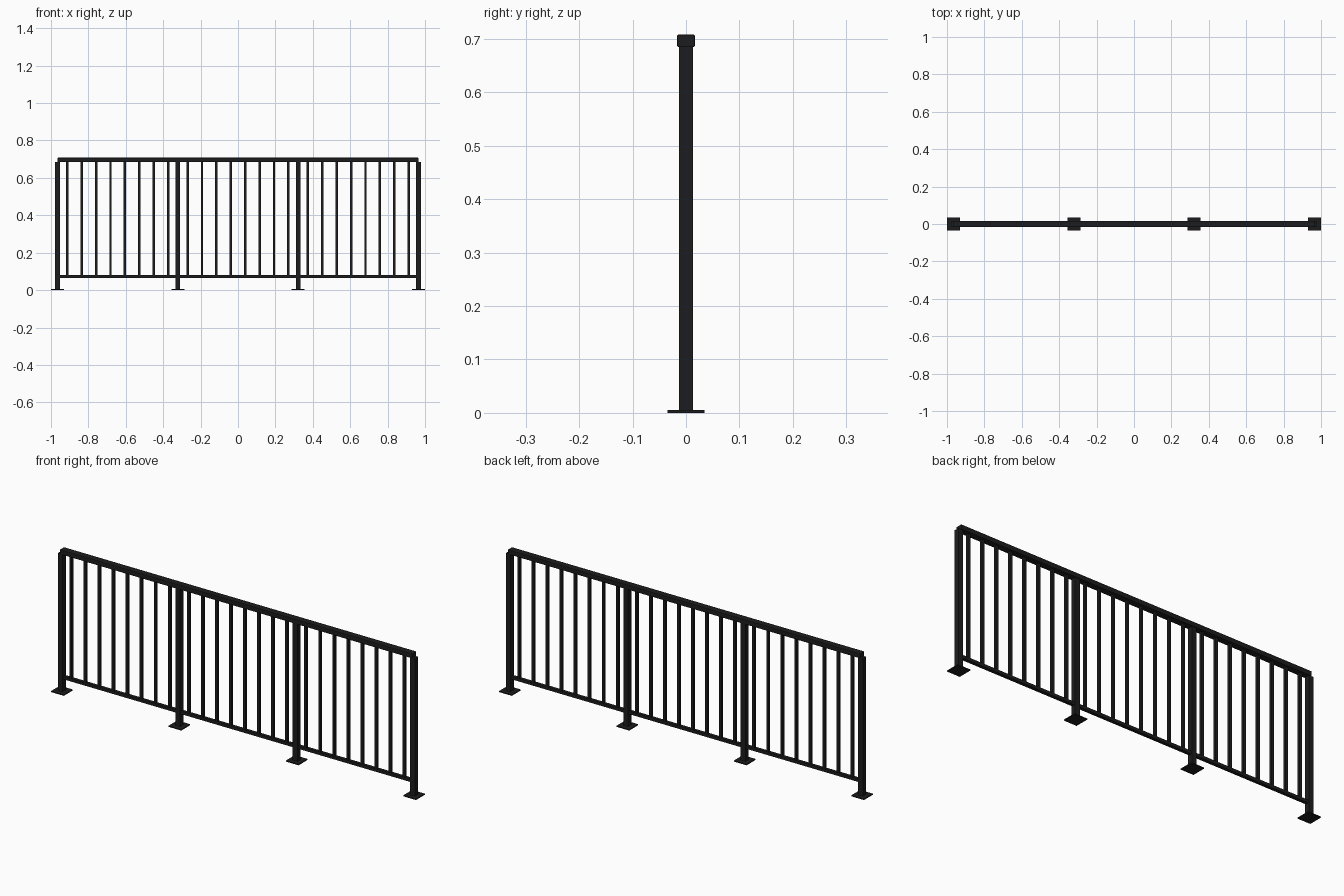
import bpy

if "Cube" in bpy.data.objects:
    bpy.data.objects.remove(bpy.data.objects["Cube"])

mat = bpy.data.materials.new("black_metal")
mat.diffuse_color = (0.012, 0.012, 0.013, 1)
mat.use_nodes = True
mat.node_tree.nodes["Principled BSDF"].inputs["Base Color"].default_value = mat.diffuse_color


def box(name, x0, x1, y, z0, z1, bevel=0.0):
    """Box centred on y = 0 with half-depth y."""
    bpy.ops.mesh.primitive_cube_add(size=1, location=((x0 + x1) / 2, 0, (z0 + z1) / 2))
    o = bpy.context.object
    o.name = name
    o.scale = (x1 - x0, 2 * y, z1 - z0)
    bpy.ops.object.transform_apply(location=False, rotation=False, scale=True)
    o.data.materials.append(mat)
    if bevel:
        m = o.modifiers.new("bevel", 'BEVEL')
        m.width = bevel
        m.segments = 2
    return o


END = 0.965            # centre of the end posts
BAY = 2 * END / 3      # distance between posts
GAP = 0.052            # post centre to first baluster
COUNT = 8              # balusters per bay

# Handrail and lower rail
box("handrail", -END, END, 0.0165, 0.685, 0.708, 0.002)
box("lower_rail", -END, END, 0.008, 0.066, 0.081)

# Posts with floor plates
for i in range(4):
    x = -END + i * BAY
    box("post", x - 0.0128, x + 0.0128, 0.0128, 0.004, 0.686)
    box("floor_plate", x - 0.035, x + 0.035, 0.035, 0, 0.005)

# Balusters in each bay
for i in range(3):
    for j in range(COUNT):
        x = -END + i * BAY + GAP + j * (BAY - 2 * GAP) / (COUNT - 1)
        box("baluster", x - 0.0064, x + 0.0064, 0.0064, 0.078, 0.687)
